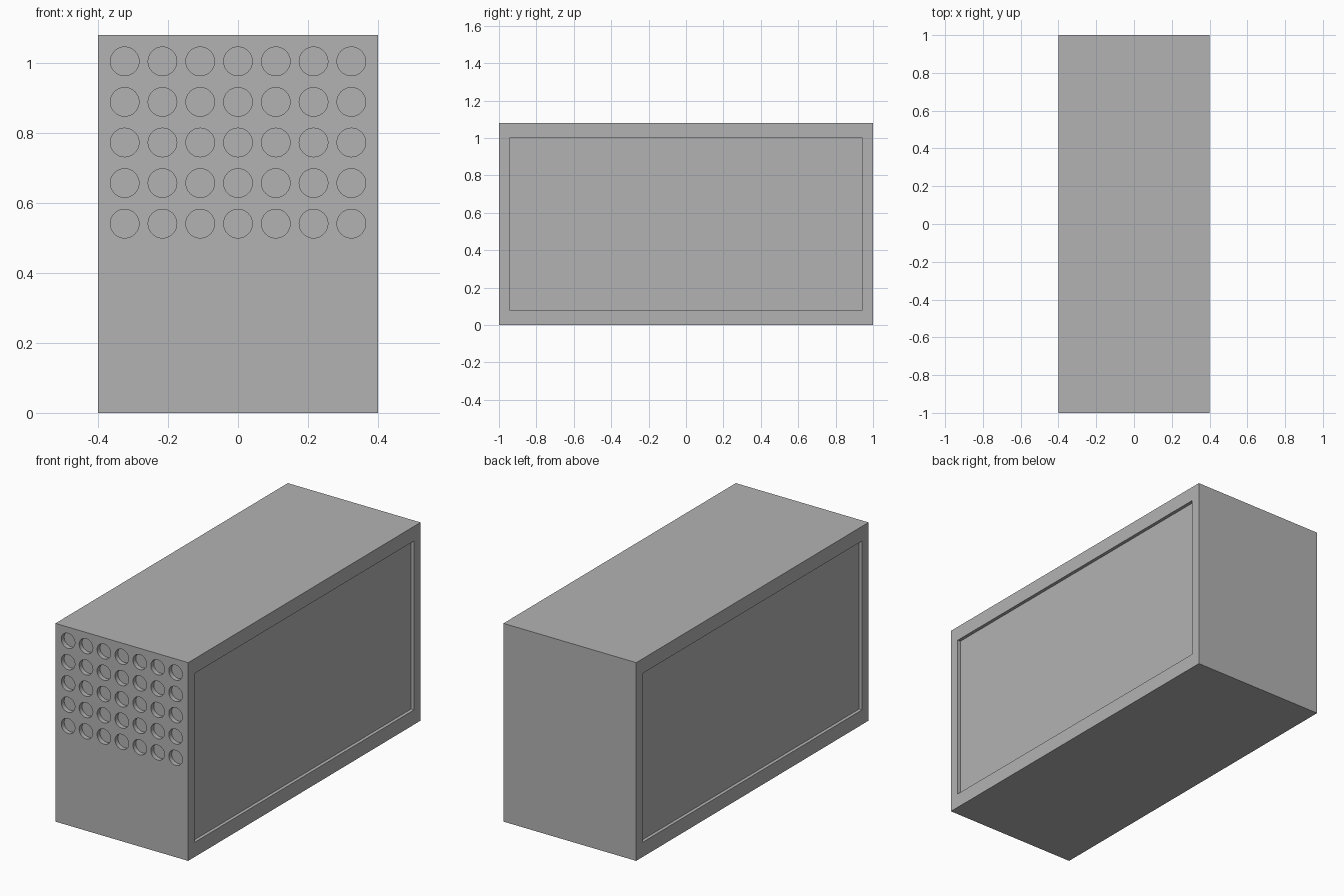
import bpy
import bmesh
from math import pi, radians
from mathutils import Matrix, Vector

WIDTH, LENGTH, HEIGHT = 0.80, 2.0, 1.08
HOLE_RADIUS, HOLE_DEPTH = 0.041, 0.025
PANEL_DEPTH = 0.018

default = bpy.data.objects.get("Cube")
if default:
    bpy.data.objects.remove(default, do_unlink=True)

# One plain grey for the whole model
grey = bpy.data.materials.new("Grey")
grey.use_nodes = True
colour = (0.45, 0.45, 0.45, 1)
grey.diffuse_color = colour
grey.node_tree.nodes["Principled BSDF"].inputs["Base Color"].default_value = colour


def make_object(name, bm):
    mesh = bpy.data.meshes.new(name)
    bm.normal_update()
    bm.to_mesh(mesh)
    bm.free()
    mesh.materials.append(grey)
    obj = bpy.data.objects.new(name, mesh)
    bpy.context.collection.objects.link(obj)
    return obj


def add_box(bm, centre, size):
    matrix = Matrix.Translation(centre) @ Matrix.Diagonal((*size, 1))
    bmesh.ops.create_cube(bm, size=1, matrix=matrix)


# Solid casing
bm = bmesh.new()
add_box(bm, Vector((0, 0, HEIGHT / 2)), (WIDTH, LENGTH, HEIGHT))
casing = make_object("casing", bm)

# Cutter: shallow rectangular recess in each long side
bm = bmesh.new()
for side in (-1, 1):
    add_box(bm, Vector((side * WIDTH / 2, 0, 0.54)), (2 * PANEL_DEPTH, 1.89, 0.92))

# Cutter: grid of round blind holes on the upper front
for row in range(5):
    for column in range(-3, 4):
        centre = Vector((column * 0.108, -LENGTH / 2, 1.005 - row * 0.116))
        bmesh.ops.create_cone(
            bm, cap_ends=True, segments=32, radius1=HOLE_RADIUS,
            radius2=HOLE_RADIUS, depth=2 * HOLE_DEPTH,
            matrix=Matrix.Translation(centre) @ Matrix.Rotation(pi / 2, 4, "X"))
cutter = make_object("recess_cutter", bm)
cutter.hide_render = True

# Cut the recesses and tidy up
cut = casing.modifiers.new("Recesses", "BOOLEAN")
cut.operation = "DIFFERENCE"
cut.solver = "EXACT"
cut.object = cutter
bpy.ops.object.select_all(action="DESELECT")
casing.select_set(True)
bpy.context.view_layer.objects.active = casing
bpy.ops.object.modifier_apply(modifier=cut.name)
bpy.data.objects.remove(cutter, do_unlink=True)

# Round hole walls stay smooth, box edges stay sharp
bpy.ops.object.shade_smooth_by_angle(angle=radians(30))
